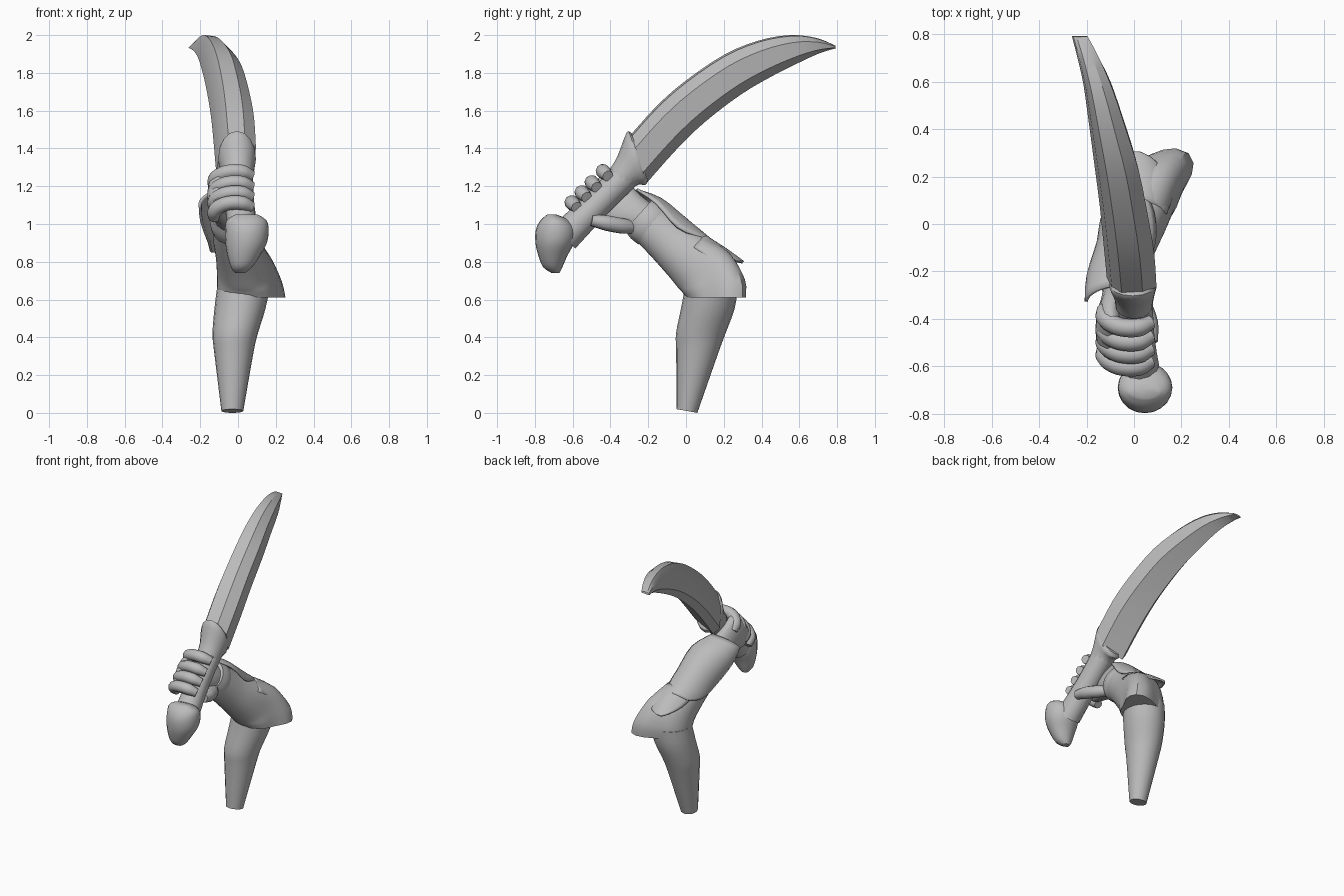
import bpy, bmesh
from math import cos, sin, radians, pi
from mathutils import Vector

old = bpy.data.objects.get("Cube")
if old:
    bpy.data.objects.remove(old, do_unlink=True)

grey = bpy.data.materials.new("plain_grey")
grey.use_nodes = True
grey.diffuse_color = (0.5, 0.5, 0.5, 1)
grey.node_tree.nodes["Principled BSDF"].inputs["Base Color"].default_value = (0.5, 0.5, 0.5, 1)

X = Vector((1, 0, 0))
Y = Vector((0, 1, 0))
FORE = Vector((0, 0.67, 0.74))      # across the forearm
GRIP = Vector((0, 0.707, 0.707))    # along the handle
OUT = Vector((0, -0.707, 0.707))    # across the handle


def finish(obj, angle=35):
    obj.data.materials.append(grey)
    bpy.ops.object.select_all(action='DESELECT')
    obj.select_set(True)
    bpy.context.view_layer.objects.active = obj
    bpy.ops.object.shade_smooth_by_angle(angle=radians(angle))
    return obj


def flow(rings, steps):
    """Add in-between rings along a smooth path through the given ones."""
    out = []
    last = len(rings) - 1
    for i in range(last):
        four = [rings[k] for k in (max(i - 1, 0), i, i + 1, min(i + 2, last))]
        for s in range(steps):
            t = s / steps
            out.append([b + (c - a) * (t / 2) + (2 * a - 5 * b + 4 * c - d) * (t * t / 2)
                        + (3 * b - 3 * c + d - a) * (t ** 3 / 2) for a, b, c, d in zip(*four)])
    return out + [rings[-1]]


def skin(name, rings, closed=True, angle=35, steps=3):
    """Bridge equal rings of points; closed rings get end caps."""
    bm = bmesh.new()
    rows = [[bm.verts.new(p) for p in r] for r in flow(rings, steps)]
    n = len(rows[0])
    for a, b in zip(rows, rows[1:]):
        for i in range(n if closed else n - 1):
            j = (i + 1) % n
            bm.faces.new((a[i], a[j], b[j], b[i]))
    if closed:
        bm.faces.new(rows[0][::-1])
        bm.faces.new(rows[-1])
    bmesh.ops.recalc_face_normals(bm, faces=bm.faces)
    mesh = bpy.data.meshes.new(name)
    bm.to_mesh(mesh)
    bm.free()
    obj = bpy.data.objects.new(name, mesh)
    bpy.context.collection.objects.link(obj)
    return finish(obj, angle)


def ring(c, rx, rv, v=FORE, n=20, a0=0, a1=360, bump=0):
    """Ellipse or arc in the plane of X and v, with an optional pointed lobe."""
    full = a1 - a0 == 360
    pts = []
    for i in range(n):
        a = radians(a0 + (a1 - a0) * i / (n if full else n - 1))
        k = 1 + bump * max(0, cos(a - pi / 4)) ** 7
        pts.append(Vector(c) + X * (rx * cos(a) * k) + v * (rv * sin(a) * k))
    return pts


def tube(name, points, radius):
    curve = bpy.data.curves.new(name, 'CURVE')
    curve.dimensions = '3D'
    curve.bevel_depth = radius
    curve.bevel_resolution = 3
    curve.resolution_u = 5
    curve.use_fill_caps = True
    s = curve.splines.new('BEZIER')
    s.bezier_points.add(len(points) - 1)
    for i, (bp, p) in enumerate(zip(s.bezier_points, points)):
        bp.co = p
        bp.radius = 0.75 if i in (0, len(points) - 1) else 1
        bp.handle_left_type = bp.handle_right_type = 'AUTO'
    obj = bpy.data.objects.new(name, curve)
    bpy.context.collection.objects.link(obj)
    bpy.ops.object.select_all(action='DESELECT')
    obj.select_set(True)
    bpy.context.view_layer.objects.active = obj
    bpy.ops.object.convert(target='MESH')
    return finish(bpy.context.object, 60)


# Upper arm, tapering down to the slanted cut end
skin("upper_arm", [ring(c, rx, ry, v) for c, rx, ry, v in (
    ((-0.03, 0.005, 0.01), 0.058, 0.055, Vector((0, 1, -0.18))),
    ((-0.022, 0.06, 0.32), 0.104, 0.112, Y),
    ((-0.015, 0.078, 0.42), 0.12, 0.131, Y),
    ((0.01, 0.115, 0.55), 0.135, 0.142, Y),
    ((0.03, 0.135, 0.67), 0.14, 0.14, Y))])

# Forearm sleeve, flared to a point at the elbow
skin("forearm_sleeve", [ring(c, rx, rv, v, 32, bump=b) for c, rx, rv, v, b in (
    ((0.045, 0.135, 0.61), 0.15, 0.132, Y, 0.75),
    ((0.04, 0.125, 0.67), 0.15, 0.15, Vector((0, 0.97, 0.2)), 0.62),
    ((0.03, 0.09, 0.75), 0.142, 0.158, Vector((0, 0.82, 0.57)), 0.3),
    ((0.01, 0.0, 0.83), 0.128, 0.14, FORE, 0.1),
    ((-0.02, -0.1, 0.92), 0.112, 0.125, FORE, 0),
    ((-0.04, -0.2, 1.01), 0.095, 0.115, FORE, 0))])

# Wrist wrap
skin("wrist_wrap", [ring(c, rx, rv) for c, rx, rv in (
    ((-0.04, -0.17, 0.98), 0.1, 0.12),
    ((-0.045, -0.21, 1.015), 0.105, 0.123),
    ((-0.05, -0.25, 1.05), 0.093, 0.11))])


# Overlapping arm plates
def plate(name, sections):
    obj = skin(name, [ring((x, y, z), rx, rv, FORE, 14, a0, a1)
                      for x, y, z, rx, rv, a0, a1 in sections], False)
    mod = obj.modifiers.new("thickness", 'SOLIDIFY')
    mod.thickness = 0.014
    mod.offset = 0


plate("forearm_plate", (
    (-0.03, -0.33, 1.105, 0.172, 0.105, 90, 178),
    (-0.04, -0.23, 1.03, 0.155, 0.14, 50, 190),
    (-0.02, -0.1, 0.92, 0.135, 0.145, 35, 190),
    (0.0, 0.0, 0.83, 0.138, 0.15, 60, 170),
    (0.01, 0.05, 0.785, 0.14, 0.157, 95, 135)))
plate("elbow_plate", (
    (0.01, 0.0, 0.83, 0.135, 0.145, 25, 150),
    (0.03, 0.09, 0.75, 0.148, 0.165, 30, 140),
    (0.025, 0.16, 0.7, 0.14, 0.165, 60, 120),
    (0.01, 0.195, 0.68, 0.13, 0.16, 84, 100)))

# Palm and back of the hand
skin("palm", [ring(c, rx, rv, GRIP, 16) for c, rx, rv in (
    ((-0.045, -0.22, 1.02), 0.08, 0.095),
    ((-0.06, -0.32, 1.07), 0.078, 0.115),
    ((-0.095, -0.41, 1.13), 0.065, 0.14),
    ((-0.1, -0.47, 1.175), 0.058, 0.145),
    ((-0.08, -0.505, 1.2), 0.035, 0.125))], angle=60)


# Handle
def grip_point(s, x=0.0):
    return Vector((x, 0, 0)) + GRIP * s + OUT * 1.115


skin("handle", [ring(grip_point(s, x), r, r, OUT, 12) for s, x, r in (
    (0.2, 0.03, 0.085), (0.45, 0.01, 0.076), (0.72, 0.0, 0.078))])

# Fingers wrapped over the handle, and the thumb below it
for i, s in enumerate((0.36, 0.435, 0.51, 0.594)):
    arc = [grip_point(s, -0.015) + X * (0.115 * cos(radians(a))) + OUT * (0.1 * sin(radians(a)))
           for a in (190, 160, 130, 100, 70, 40)]
    tube("finger_%d" % (i + 1), arc, 0.039)
tube("thumb", [(-0.03, -0.25, 0.98), (0.03, -0.34, 0.99), (0.06, -0.42, 1.005), (0.07, -0.5, 1.02)], 0.042)

# Guard collar joining handle and blade
skin("guard_collar", [ring(c, rx, rv, Vector(v).normalized(), 16) for c, rx, rv, v in (
    ((0, -0.345, 1.24), 0.078, 0.078, (0, -0.7, 0.7)),
    ((0, -0.305, 1.285), 0.085, 0.095, (0, -0.6, 0.8)),
    ((-0.005, -0.265, 1.345), 0.1, 0.148, (0, -0.33, 0.94)),
    ((-0.005, -0.245, 1.355), 0.092, 0.132, (0, -0.33, 0.94)))])

# Egg-shaped pommel, narrowing downward
skin("pommel", [ring((x, y, z), rx, ry, Y) for x, y, z, rx, ry in (
    (0.01, -0.69, 0.74, 0.025, 0.02),
    (0.018, -0.705, 0.77, 0.055, 0.05),
    (0.03, -0.705, 0.83, 0.085, 0.076),
    (0.043, -0.695, 0.9, 0.11, 0.102),
    (0.047, -0.69, 0.97, 0.115, 0.105),
    (0.045, -0.695, 1.02, 0.105, 0.075),
    (0.045, -0.71, 1.05, 0.06, 0.025))], angle=50)

# Curved blade: back point, edge point, then its width in x at each station
stations = (
    ((-0.29, 1.475), (-0.21, 1.215), -0.115, 0.095),
    ((-0.15, 1.63), (-0.05, 1.395), -0.13, 0.085),
    ((0.0, 1.76), (0.1, 1.54), -0.145, 0.06),
    ((0.2, 1.895), (0.29, 1.685), -0.17, 0.02),
    ((0.38, 1.97), (0.46, 1.785), -0.193, -0.035),
    ((0.55, 2.0), (0.61, 1.86), -0.215, -0.09),
    ((0.69, 1.985), (0.71, 1.905), -0.24, -0.145),
    ((0.79, 1.945), (0.793, 1.93), -0.262, -0.195))
profile = ((0.3, 0), (0.72, 0.04), (1, 0.28), (0.94, 0.78), (0.2, 1), (0, 0.8), (0.1, 0.3))
rings = []
for (sy, sz), (ey, ez), left, right in stations:
    rings.append([Vector((left + (right - left) * w, sy + (ey - sy) * f, sz + (ez - sz) * f))
                  for w, f in profile])
skin("blade", rings, angle=28)
